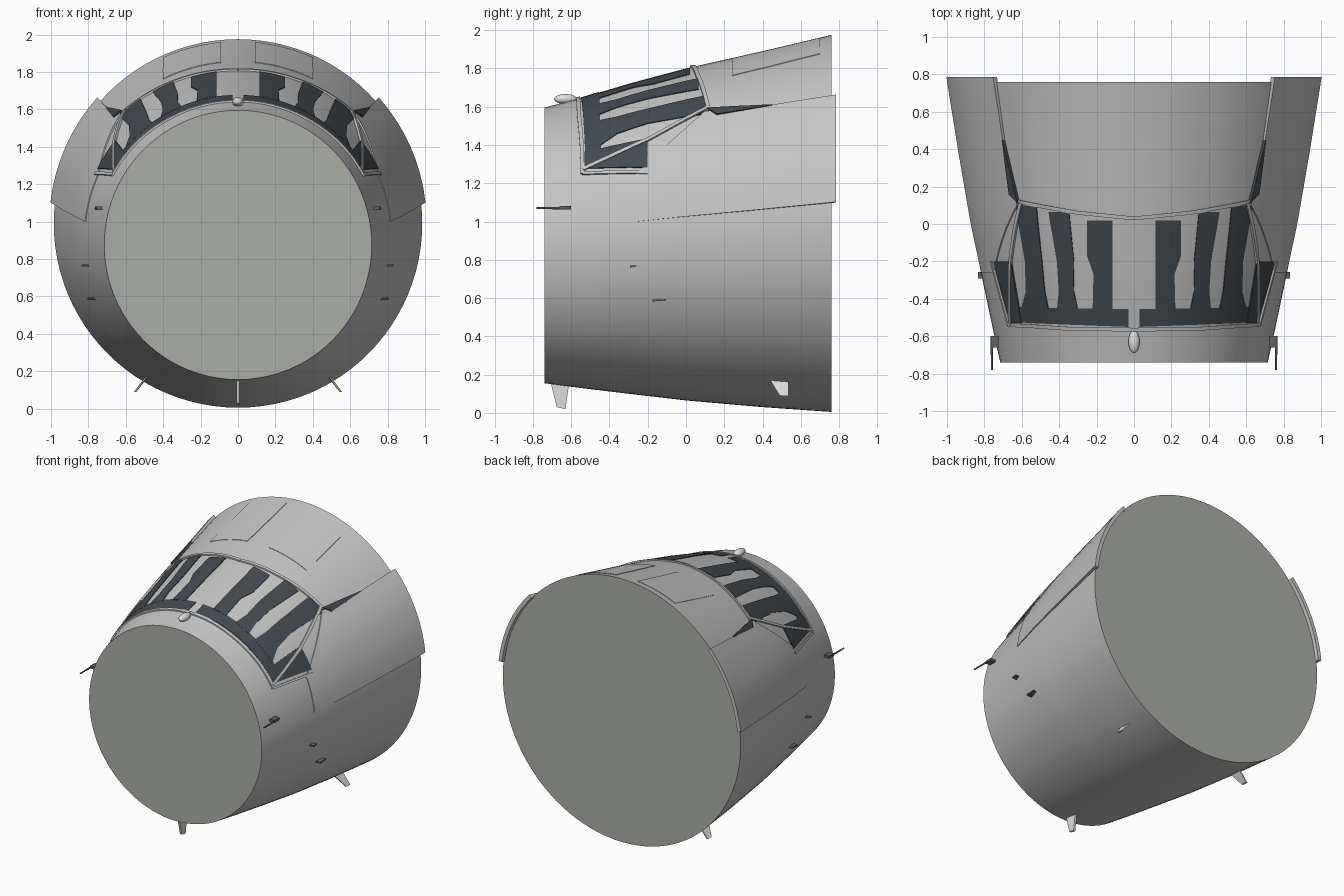
import bpy, bmesh, math
from mathutils import Vector

if "Cube" in bpy.data.objects:
    bpy.data.objects.remove(bpy.data.objects["Cube"])


def material(name, r, g, b):
    m = bpy.data.materials.new(name)
    m.use_nodes = True
    m.diffuse_color = (r, g, b, 1)
    m.node_tree.nodes["Principled BSDF"].inputs["Base Color"].default_value = (r, g, b, 1)
    return m


SKIN = material("skin grey", 0.56, 0.56, 0.56)
CAP = material("bulkhead grey", 0.40, 0.42, 0.38)
GLASS = material("dark glass", 0.055, 0.068, 0.08)
LIGHT = material("light grey", 0.72, 0.72, 0.70)
METAL = material("dark metal", 0.12, 0.12, 0.12)

# Fuselage stations: y, top, bottom, half width
STATIONS = [(-0.74, 1.595, 0.155, 0.715), (-0.55, 1.645, 0.13, 0.757),
            (-0.3, 1.72, 0.1, 0.81), (0, 1.8, 0.065, 0.87),
            (0.4, 1.89, 0.03, 0.933), (0.76, 1.975, 0.005, 0.985)]


def section(y):
    """Centre height, half height and half width at y."""
    i = 0
    while i < len(STATIONS) - 2 and y > STATIONS[i + 1][0]:
        i += 1
    a, b = STATIONS[i], STATIONS[i + 1]
    f = (y - a[0]) / (b[0] - a[0])
    top, bot, w = (a[k] + (b[k] - a[k]) * f for k in (1, 2, 3))
    return (top + bot) / 2, (top - bot) / 2, w


def surface(y, t, off=0.0):
    c, h, w = section(y)
    return Vector(((w + off) * math.sin(t), y, c + (h + off) * math.cos(t)))


def from_top(x, y):
    return y, math.asin(x / section(y)[2])


def from_side(y, z):
    c, h, w = section(y)
    return y, math.acos((z - c) / h)


def finish(bm, name, mats, smooth=True):
    bmesh.ops.recalc_face_normals(bm, faces=bm.faces)
    me = bpy.data.meshes.new(name)
    bm.to_mesh(me)
    bm.free()
    ob = bpy.data.objects.new(name, me)
    bpy.context.collection.objects.link(ob)
    for m in mats:
        me.materials.append(m)
    if smooth:
        bpy.ops.object.select_all(action="DESELECT")
        ob.select_set(True)
        bpy.context.view_layer.objects.active = ob
        bpy.ops.object.shade_smooth_by_angle(angle=math.radians(35))
    return ob


def plate(name, edge_a, edge_b, mat, lift, across=8, along=6, side=1):
    """Thin plate hugging the fuselage between two edges of (y, angle) points."""
    if not callable(lift):
        value = lift
        lift = lambda y: value
    rows = []
    for k in range(len(edge_a) - 1):
        last = k == len(edge_a) - 2
        for j in range(along + last):
            f = j / along
            a, b = (Vector(e[k]).lerp(Vector(e[k + 1]), f) for e in (edge_a, edge_b))
            rows.append([a.lerp(b, i / across) for i in range(across + 1)])
    bm = bmesh.new()
    layers = [[[bm.verts.new(surface(p.x, side * p.y, o * lift(p.x))) for p in r]
               for r in rows] for o in (-0.4, 1)]
    n, m = len(rows), across + 1
    for g in layers:
        for i in range(n - 1):
            for j in range(m - 1):
                bm.faces.new((g[i][j], g[i + 1][j], g[i + 1][j + 1], g[i][j + 1]))
    rim = ([(i, 0) for i in range(n)] + [(n - 1, j) for j in range(1, m)]
           + [(i, m - 1) for i in range(n - 2, -1, -1)] + [(0, j) for j in range(m - 2, 0, -1)])
    lo, hi = layers
    for (i, j), (p, q) in zip(rim, rim[1:] + rim[:1]):
        bm.faces.new((lo[i][j], lo[p][q], hi[p][q], hi[i][j]))
    return finish(bm, name, [mat])


def strip(name, points, width, mat, lift, side):
    """Frame bar running along (y, angle) points."""
    a, b = [], []
    for i, p in enumerate(points):
        d = Vector(points[min(i + 1, len(points) - 1)]) - Vector(points[max(i - 1, 0)])
        n = Vector((-d.y, d.x)).normalized() * width / 2
        a.append(Vector(p) + n)
        b.append(Vector(p) - n)
    plate(name, a, b, mat, lift, 1, 8, side)


def fin(name, outline, x_root, x_tip, thick, mat):
    """Blade from four (y, z) corners, two at the root then two at the tip."""
    bm = bmesh.new()
    rings = [[bm.verts.new((x + d, y, z)) for (y, z), x in
              zip(outline, (x_root, x_root, x_tip, x_tip))] for d in (-thick / 2, thick / 2)]
    bm.faces.new(rings[0])
    bm.faces.new(rings[1])
    for i in range(4):
        j = (i + 1) % 4
        bm.faces.new((rings[0][i], rings[0][j], rings[1][j], rings[1][i]))
    finish(bm, name, [mat], False)


def rod(name, y0, y1, x, z, r0, r1, mat):
    bpy.ops.mesh.primitive_cone_add(vertices=16, radius1=r0, radius2=r1, depth=y1 - y0,
                                    location=(x, (y0 + y1) / 2, z), rotation=(-math.pi / 2, 0, 0))
    ob = bpy.context.object
    ob.name = name
    ob.data.materials.append(mat)
    bpy.ops.object.shade_smooth_by_angle()


# Fuselage shell with closed bulkheads
bm = bmesh.new()
SIDES, RINGS = 96, 20
rings = []
for k in range(RINGS + 1):
    y = -0.74 + 1.5 * k / RINGS
    rings.append([bm.verts.new(surface(y, math.tau * i / SIDES)) for i in range(SIDES)])
for a, b in zip(rings, rings[1:]):
    for i in range(SIDES):
        j = (i + 1) % SIDES
        bm.faces.new((a[i], a[j], b[j], b[i]))
for ring in (rings[0], rings[-1]):
    bm.faces.new(ring).material_index = 1
finish(bm, "fuselage", [SKIN, CAP])

# Windscreen stripes: (y, inner x, outer x)
STRIPES = {
    "inner": [(0.02, 0.115, 0.25), (-0.17, 0.115, 0.25), (-0.27, 0.115, 0.215), (-0.46, 0.115, 0.22)],
    "middle": [(0.065, 0.345, 0.455), (-0.2, 0.32, 0.41), (-0.36, 0.32, 0.4), (-0.46, 0.3, 0.41)],
    "outer": [(0.1, 0.52, 0.63), (-0.2, 0.49, 0.58), (-0.36, 0.475, 0.575), (-0.46, 0.455, 0.6)],
}

for s, word in ((1, "left"), (-1, "right")):
    # Windscreen glass
    for key, rows in STRIPES.items():
        plate(f"{word}_{key}_windscreen_stripe", [from_top(a, y) for y, a, b in rows],
              [from_top(b, y) for y, a, b in rows], GLASS, 0.005, side=s)
    plate(f"{word}_windscreen_lower_band", [from_top(0.03, -0.55), from_top(0.63, -0.525)],
          [from_top(0.03, -0.455), from_top(0.61, -0.445)], GLASS, 0.004, 4, 16, s)
    # Side window and rear sliver
    plate(f"{word}_side_window", [from_side(-0.53, 1.275), from_side(-0.2, 1.28)],
          [from_side(-0.53, 1.36), from_side(-0.2, 1.43)], GLASS, 0.007, side=s)
    plate(f"{word}_rear_window_sliver", [from_side(0.16, 1.55), from_side(0.45, 1.597)],
          [from_side(0.11, 1.582), from_side(0.45, 1.6)], GLASS, lambda y: 0.019, 4, 6, s)
    # Frames
    strip(f"{word}_window_post", [from_side(-0.54, 1.27), from_side(-0.2, 1.425),
          from_side(0.11, 1.59)], 0.022, SKIN, 0.012, s)
    strip(f"{word}_windscreen_front_frame", [from_top(0.001, -0.565), from_top(0.35, -0.56),
          from_side(-0.545, 1.4), from_side(-0.54, 1.25)], 0.02, SKIN, 0.01, s)
    strip(f"{word}_windscreen_rear_frame", [from_top(0.001, 0.03), from_top(0.3, 0.06),
          from_top(0.62, 0.12), from_side(0.11, 1.59)], 0.02, SKIN, 0.01, s)
    strip(f"{word}_window_sill", [from_side(-0.54, 1.25), from_side(-0.2, 1.255)],
          0.02, SKIN, 0.01, s)
    # Side fairing panel, standing proud toward the rear
    plate(f"{word}_side_panel",
          [from_side(-0.26, 1.0), from_side(0.1, 1.035), from_side(0.45, 1.068), from_side(0.785, 1.1)],
          [from_side(-0.26, 1.25), from_side(0.1, 1.57), from_side(0.45, 1.6), from_side(0.785, 1.65)],
          SKIN, lambda y: 0.004 + 0.016 * max(0, min(1, (y + 0.26) / 1.0)), side=s)
    # Roof hatch
    plate(f"{word}_roof_hatch", [from_top(0.09, 0.24), from_top(0.09, 0.7)],
          [from_top(0.4, 0.24), from_top(0.4, 0.7)], SKIN, 0.003, side=s)
    # Pitot tube and its root
    rod(f"{word}_pitot_tube", -0.78, -0.6, s * 0.76, 1.07, 0.005, 0.007, METAL)
    fin(f"{word}_pitot_root", [(-0.66, 1.08), (-0.6, 1.08), (-0.6, 1.062), (-0.66, 1.062)],
        s * 0.745, s * 0.745, 0.04, METAL)
    # Small air data vanes
    for y, z, l in ((-0.275, 0.765, 0.035), (-0.14, 0.588, 0.07)):
        t = from_side(y, z)[1]
        p = surface(y, t)
        fin(f"{word}_vane", [(y - l / 2, z - 0.006), (y + l / 2, z), (y + l / 2, z + 0.006),
            (y - l / 2, z + 0.004)], s * (p.x + 0.01), s * (p.x + 0.01), 0.045, METAL)
    # Belly blade aerial
    fin(f"{word}_belly_aerial", [(0.44, 0.17), (0.535, 0.165), (0.535, 0.088), (0.49, 0.09)],
        s * 0.49, s * 0.55, 0.012, LIGHT)

# Central belly aerial
fin("front_belly_aerial", [(-0.71, 0.17), (-0.61, 0.16), (-0.63, 0.02), (-0.675, 0.03)],
    0, 0, 0.015, LIGHT)

# Nose-top sensor pod
bpy.ops.mesh.primitive_uv_sphere_add(segments=20, ring_count=12, location=(0, -0.63, 1.64))
pod = bpy.context.object
pod.name = "sensor_pod"
pod.scale = (0.03, 0.06, 0.026)
pod.data.materials.append(LIGHT)
bpy.ops.object.shade_smooth_by_angle(angle=math.pi)
